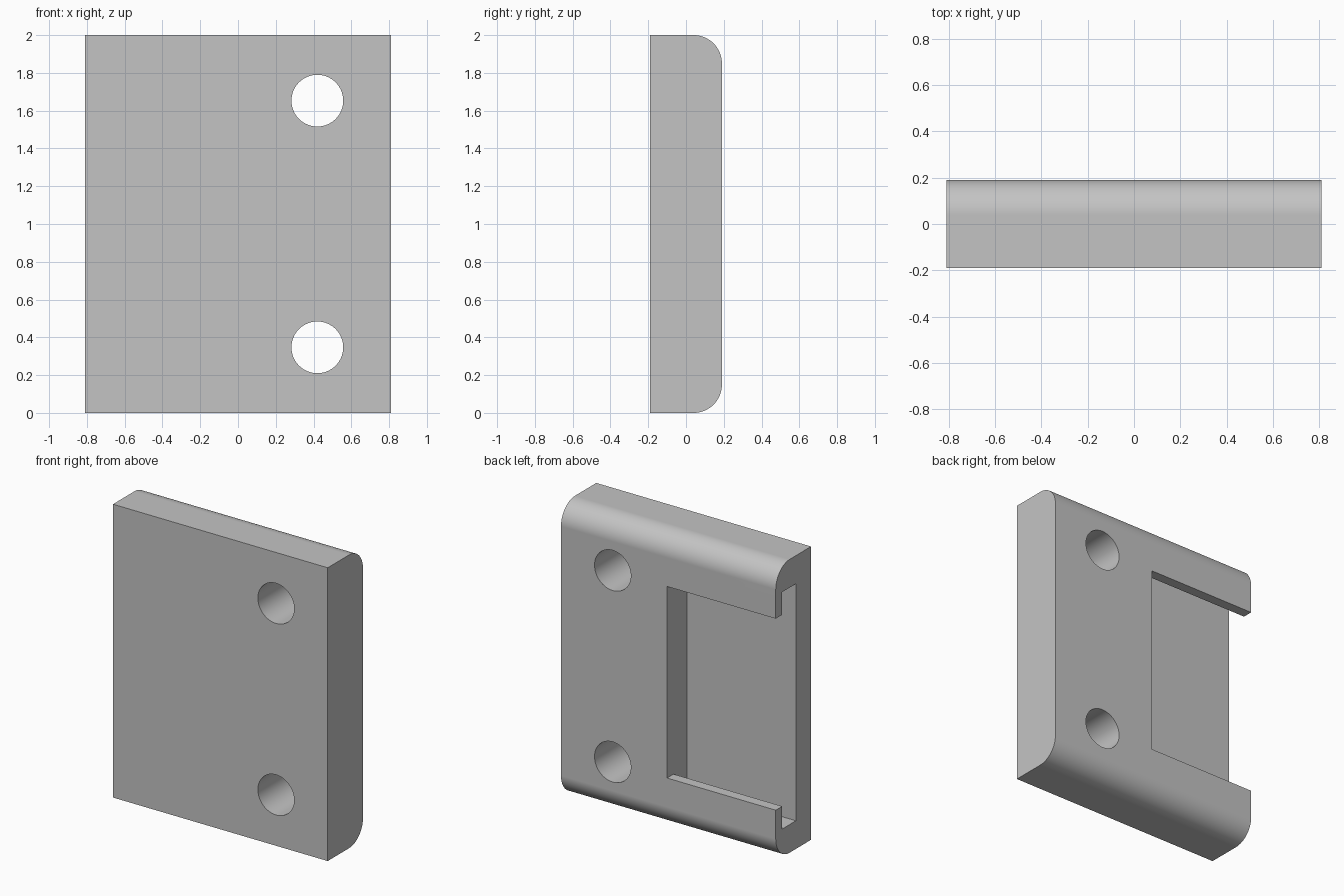
import bpy
import bmesh
import math

cube = bpy.data.objects.get("Cube")
if cube:
    bpy.data.objects.remove(cube, do_unlink=True)

W, D, H = 0.81, 0.19, 2.0      # half width, half depth, height
FILLET = 0.15
STEPS = 16


def add_object(name, bm):
    bmesh.ops.recalc_face_normals(bm, faces=bm.faces)
    mesh = bpy.data.meshes.new(name)
    bm.to_mesh(mesh)
    bm.free()
    obj = bpy.data.objects.new(name, mesh)
    bpy.context.collection.objects.link(obj)
    return obj


def extrude_profile(name, points, x0, x1):
    """Sweep a closed (y, z) outline along x."""
    bm = bmesh.new()
    face = bm.faces.new([bm.verts.new((x0, y, z)) for y, z in points])
    out = bmesh.ops.extrude_face_region(bm, geom=[face])
    verts = [v for v in out["geom"] if isinstance(v, bmesh.types.BMVert)]
    bmesh.ops.translate(bm, verts=verts, vec=(x1 - x0, 0, 0))
    return add_object(name, bm)


def hole_cutter(name, x, z, radius):
    bm = bmesh.new()
    bmesh.ops.create_cone(bm, cap_ends=True, segments=64,
                          radius1=radius, radius2=radius, depth=1)
    obj = add_object(name, bm)
    obj.rotation_euler.x = math.pi / 2
    obj.location = (x, 0, z)
    return obj


def mirrored(half):
    """Complete an upper half outline with its reflection about mid height."""
    return half + [(y, H - z) for y, z in reversed(half)]


# Plate with its two back edges rounded
arc = [(D - FILLET + FILLET * math.sin(a), H - FILLET + FILLET * math.cos(a))
       for a in (math.pi / 2 * i / STEPS for i in range(STEPS + 1))]
plate = extrude_profile("mounting_plate", mirrored([(-D, H)] + arc), -W, W)

# T-shaped pocket, open to the back and to one side
pocket = mirrored([(-0.027, 1.808), (0.12, 1.808), (0.12, 1.653), (0.4, 1.653)])
cutters = [extrude_profile("pocket_cutter", pocket, -1, 0.01)]

# Two through holes
for label, z in (("lower", 0.347), ("upper", H - 0.347)):
    cutters.append(hole_cutter(label + "_hole_cutter", 0.42, z, 0.137))

bpy.ops.object.select_all(action='DESELECT')
bpy.context.view_layer.objects.active = plate
plate.select_set(True)
bpy.context.view_layer.update()
for cutter in cutters:
    cutter.hide_render = True
    mod = plate.modifiers.new("cut", 'BOOLEAN')
    mod.operation = 'DIFFERENCE'
    mod.solver = 'EXACT'
    mod.object = cutter
    bpy.ops.object.modifier_apply(modifier=mod.name)
    bpy.data.objects.remove(cutter, do_unlink=True)

# Smooth fillets and bores, flat faces kept flat
bpy.ops.object.shade_smooth_by_angle(angle=math.radians(30))
weighted = plate.modifiers.new("flat_faces", 'WEIGHTED_NORMAL')
weighted.keep_sharp = True

# Plain grey
grey = bpy.data.materials.new("plain_grey")
grey.use_nodes = True
colour = (0.55, 0.55, 0.55, 1)
grey.diffuse_color = colour
grey.node_tree.nodes["Principled BSDF"].inputs["Base Color"].default_value = colour
plate.data.materials.clear()
plate.data.materials.append(grey)
for poly in plate.data.polygons:
    poly.material_index = 0
